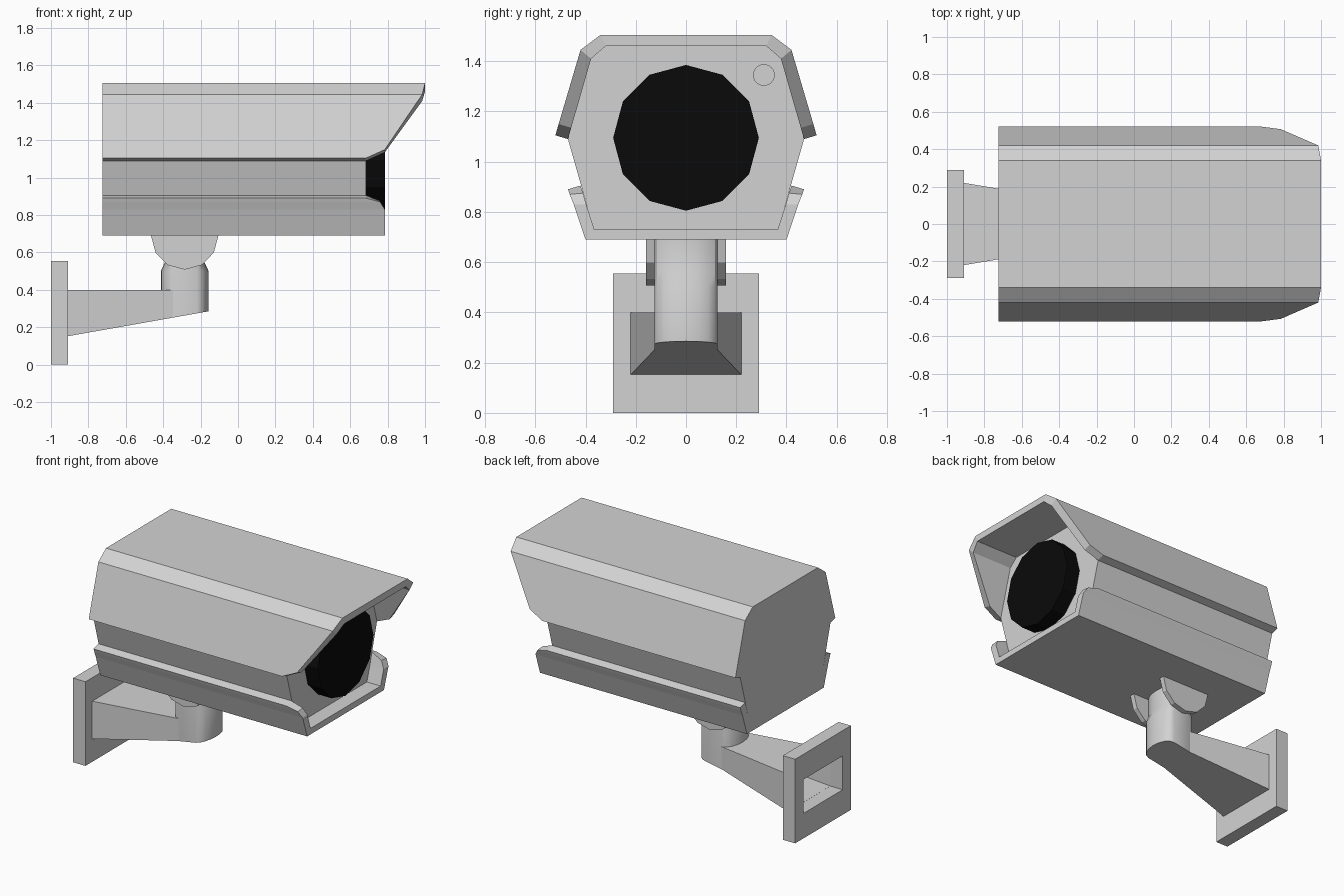
import bpy, bmesh, math

cube = bpy.data.objects.get("Cube")
if cube:
    bpy.data.objects.remove(cube, do_unlink=True)


def make_material(name, value):
    mat = bpy.data.materials.new(name)
    mat.use_nodes = True
    color = (value, value, value, 1)
    mat.diffuse_color = color
    mat.node_tree.nodes["Principled BSDF"].inputs["Base Color"].default_value = color
    return mat


grey = make_material("light_grey", 0.65)
black = make_material("lens_black", 0.003)


def build(name, verts, faces, mat=grey):
    bm = bmesh.new()
    vs = [bm.verts.new(v) for v in verts]
    for f in faces:
        bm.faces.new([vs[i] for i in f])
    bmesh.ops.recalc_face_normals(bm, faces=bm.faces)
    mesh = bpy.data.meshes.new(name)
    bm.to_mesh(mesh)
    bm.free()
    mesh.materials.append(mat)
    obj = bpy.data.objects.new(name, mesh)
    bpy.context.collection.objects.link(obj)
    return obj


def loft(name, start, end, mat=grey):
    """Solid between two matching outlines."""
    n = len(start)
    sides = [(i, (i + 1) % n, n + (i + 1) % n, n + i) for i in range(n)]
    caps = [tuple(range(n)), tuple(range(n, 2 * n))]
    return build(name, start + end, sides + caps, mat)


def shell(name, outer, inner, back):
    """Bent sheet along x; each half-profile point is (y, z, front x)."""
    def full(half):
        return half + [(-y, z, x) for y, z, x in reversed(half)]
    o, i = full(outer), full(inner)
    n = len(o)
    loop = o + i[::-1]
    m = len(loop)
    verts = [(back, y, z) for y, z, x in loop] + [(x, y, z) for y, z, x in loop]
    faces = [(k, (k + 1) % m, m + (k + 1) % m, m + k) for k in range(m)]
    for base in (0, m):
        faces += [(base + k, base + k + 1, base + m - 2 - k, base + m - 1 - k)
                  for k in range(n - 1)]
    return build(name, verts, faces)


def mirrored(half):
    return half + [(-y, z) for y, z in reversed(half)]


def smooth(obj, degrees):
    bpy.ops.object.select_all(action='DESELECT')
    obj.select_set(True)
    bpy.context.view_layer.objects.active = obj
    bpy.ops.object.shade_smooth_by_angle(angle=math.radians(degrees))


BACK, FACE = -0.725, 0.685

# Housing core
section = mirrored([(0.365, 0.72), (0.47, 1.09), (0.378, 1.415), (0.32, 1.465)])
loft("housing", [(BACK, y, z) for y, z in section], [(FACE, y, z) for y, z in section])

# Sun hood with raked front edge
shell("sun_hood",
      [(0.52, 1.105, 0.685), (0.507, 1.15, 0.785), (0.42, 1.445, 0.985), (0.34, 1.505, 1.0)],
      [(0.47, 1.09, 0.685), (0.457, 1.135, 0.785), (0.378, 1.41, 0.985), (0.32, 1.46, 1.0)],
      BACK)

# Lower tray with clipped front corners
shell("lower_tray",
      [(0.47, 0.89, 0.685), (0.463, 0.87, 0.76), (0.447, 0.83, 0.785), (0.40, 0.69, 0.785)],
      [(0.42, 0.905, 0.685), (0.41, 0.875, 0.76), (0.397, 0.83, 0.785), (0.365, 0.73, 0.785)],
      BACK)


# Lens and indicator, facing forward
def disc(name, y, z, radius, sides, depth, mat):
    ring = [(y + radius * math.sin(2 * math.pi * k / sides),
             z + radius * math.cos(2 * math.pi * k / sides)) for k in range(sides)]
    return loft(name, [(FACE - 0.01, a, b) for a, b in ring],
                [(FACE + depth, a, b) for a, b in ring], mat)


disc("lens", 0, 1.095, 0.29, 12, 0.1, black)
disc("indicator", 0.31, 1.345, 0.043, 24, 0.006, grey)

# Pair of half-round hinge plates
PIVOT = -0.285
half_round = [(PIVOT + 0.18 * math.cos(math.pi * k / 6), 0.69 - 0.182 * math.sin(math.pi * k / 6))
              for k in range(7)]
for side, label in ((1, "left"), (-1, "right")):
    loft("hinge_plate_" + label, [(x, side * 0.125, z) for x, z in half_round],
         [(x, side * 0.16, z) for x, z in half_round])


# Post with flat flanks, rounded ends and a sloping underside
def under(x):
    return 0.152 + 0.177 * (x + 0.91)


quarter = [(0.128 - 0.063 * (1 - math.cos(math.pi * k / 8)), 0.125 * math.sin(math.pi * k / 8))
           for k in range(5)]
right_end = [(x, -y) for x, y in quarter[:0:-1]] + quarter
outline = right_end + [(-x, -y) for x, y in right_end]
rings = [[(PIVOT + x, y, under(PIVOT + x)) for x, y in outline],
         [(PIVOT + x, y, 0.5) for x, y in outline],
         [(PIVOT + x * 0.78, y, 0.56) for x, y in outline],
         [(PIVOT + x * 0.78, y, 0.695) for x, y in outline]]
n = len(outline)
faces = [(r * n + k, r * n + (k + 1) % n, (r + 1) * n + (k + 1) % n, (r + 1) * n + k)
         for r in range(3) for k in range(n)]
faces += [tuple(range(n)), tuple(range(3 * n, 4 * n))]
smooth(build("post", [v for ring in rings for v in ring], faces), 32)


# Tapered wall arm, hollow from the wall side
def rect(x, half, low, high):
    return [(x, -half, low), (x, half, low), (x, half, high), (x, -half, high)]


arm = loft("wall_arm", rect(-0.91, 0.22, 0.152, 0.40), rect(-0.33, 0.122, under(-0.33), 0.40))
plate = loft("wall_plate", rect(-1, 0.29, 0, 0.555), rect(-0.91, 0.29, 0, 0.555))
plate_cutter = loft("plate_cutter", rect(-1.05, 0.205, 0.165, 0.388), rect(-0.85, 0.205, 0.165, 0.388))
arm_cutter = loft("arm_cutter", rect(-0.93, 0.208, 0.162, 0.388), rect(-0.43, 0.123, 0.25, 0.388))
for target, cutter in ((arm, arm_cutter), (plate, plate_cutter)):
    mod = target.modifiers.new("hollow", 'BOOLEAN')
    mod.operation = 'DIFFERENCE'
    mod.solver = 'EXACT'
    mod.object = cutter
    bpy.context.view_layer.objects.active = target
    bpy.ops.object.modifier_apply(modifier=mod.name)
    bpy.data.objects.remove(cutter, do_unlink=True)
